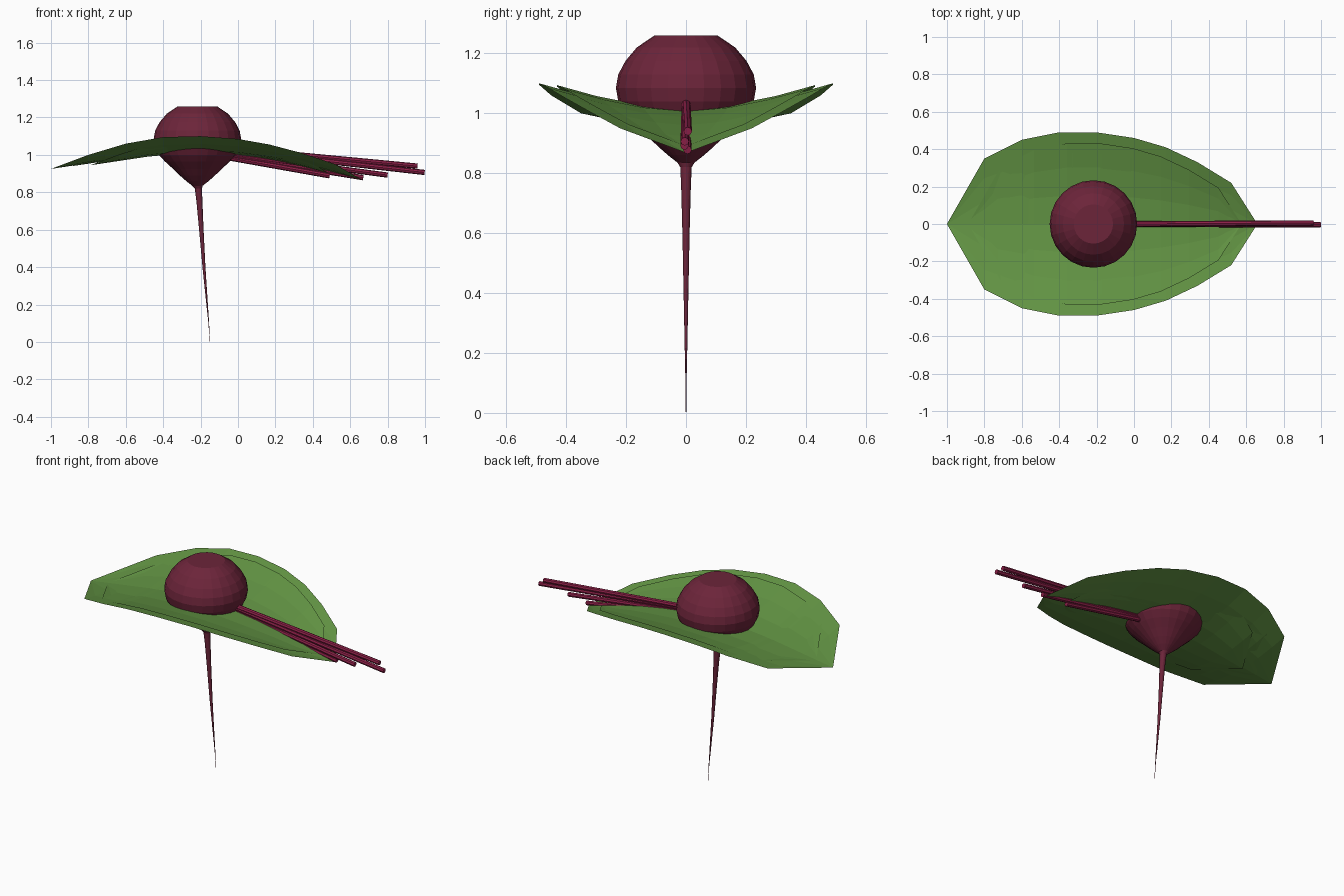
import bpy, math
from mathutils import Vector

if "Cube" in bpy.data.objects:
    bpy.data.objects.remove(bpy.data.objects["Cube"])


def material(name, rgb):
    m = bpy.data.materials.new(name)
    m.diffuse_color = (*rgb, 1)
    m.use_nodes = True
    m.node_tree.nodes["Principled BSDF"].inputs["Base Color"].default_value = m.diffuse_color
    return m


BEET = material("beet purple", (0.15, 0.018, 0.042))
STEM = material("stem magenta", (0.27, 0.015, 0.066))
LEAF = material("leaf green", (0.125, 0.30, 0.058))


def add_mesh(name, verts, faces, mat):
    me = bpy.data.meshes.new(name)
    me.from_pydata(verts, [], faces)
    me.materials.append(mat)
    ob = bpy.data.objects.new(name, me)
    bpy.context.collection.objects.link(ob)
    return ob


def tube(name, rings, sides, mat):
    """Loft closed rings: each ring is (center, radius, axis_u, axis_v)."""
    verts, faces = [], []
    for c, r, u, v in rings:
        for k in range(sides):
            a = 2 * math.pi * k / sides
            verts.append(Vector(c) + r * (math.cos(a) * Vector(u) + math.sin(a) * Vector(v)))
    n = len(rings)
    for i in range(n - 1):
        for k in range(sides):
            j = (k + 1) % sides
            faces.append((i * sides + k, i * sides + j, (i + 1) * sides + j, (i + 1) * sides + k))
    faces.append(tuple(reversed(range(sides))))
    faces.append(tuple(range((n - 1) * sides, n * sides)))
    return add_mesh(name, verts, faces, mat)


# Bulb with long curved tap root, from the root tip up to the flat crown
X, Y = (1, 0, 0), (0, 1, 0)
BX = -0.217
profile = [(0.0, 0.0008, -0.150), (0.11, 0.002, -0.157), (0.2, 0.004, -0.165),
           (0.4, 0.008, -0.182), (0.6, 0.012, -0.196), (0.75, 0.016, -0.206),
           (0.82, 0.019, -0.212), (0.835, 0.028, BX), (0.86, 0.060, BX),
           (0.89, 0.094, BX), (0.925, 0.130, BX), (0.965, 0.174, BX),
           (1.0, 0.206, BX), (1.04, 0.226, BX), (1.085, 0.234, BX),
           (1.13, 0.226, BX), (1.175, 0.202, BX), (1.22, 0.164, BX), (1.26, 0.105, BX)]
tube("beet_bulb", [((x, 0, z), r, X, Y) for z, r, x in profile], 24, BEET)

# Leaf stations: x, half width, midrib height, edge height
stations = [(-1, 0, .925, .925), (-.8, .35, .955, 1.0), (-.6, .45, .985, 1.06),
            (-.4, .49, 1.003, 1.095), (-.2, .49, 1.01, 1.10), (0, .46, 1.0, 1.085),
            (.17, .41, .978, 1.055), (.34, .33, .948, 1.01), (.52, .22, .905, .95),
            (.66, 0, .868, .868)]


def leaf(name, s, cx, dz):
    """Arched, cupped leaf scaled by s about x = cx and raised by dz."""
    across = (-1, -.7, -.35, 0, .35, .7, 1)
    verts, faces = [], []
    w = len(across)
    for x, half, zc, ze in stations:
        for t in across:
            z = zc + (ze - zc) * abs(t) ** 1.7
            verts.append((cx + (x - cx) * s, half * t * s, 1.01 + (z - 1.01) * s + dz))
    for i in range(len(stations) - 1):
        for k in range(w - 1):
            a = i * w + k
            faces.append((a, a + w, a + w + 1, a + 1))
    ob = add_mesh(name, verts, faces, LEAF)
    # merge the pointed ends
    import bmesh
    bm = bmesh.new()
    bm.from_mesh(ob.data)
    bmesh.ops.remove_doubles(bm, verts=bm.verts, dist=1e-5)
    bm.to_mesh(ob.data)
    bm.free()


leaf("large_leaf", 1.0, 0, 0)
leaf("middle_leaf", 0.88, -0.05, 0.005)
leaf("small_leaf", 0.77, -0.087, 0.0)

# Stems: start height, tip x, tip z, sideways offset
stems = [(1.025, 0.998, 0.906, -0.004), (1.035, 0.96, 0.940, 0.006), (1.005, 0.80, 0.892, -0.005),
         (0.995, 0.67, 0.878, 0.005), (0.985, 0.49, 0.888, -0.003)]
for i, (z0, x1, z1, y) in enumerate(stems):
    p, q = Vector((-0.05, 0, z0)), Vector((x1, y, z1))
    d = (q - p).normalized()
    v = d.cross(Vector(Y))
    tube(f"stem_{i + 1}", [(p, 0.015, Y, v), (q, 0.014, Y, v)], 8, STEM)
